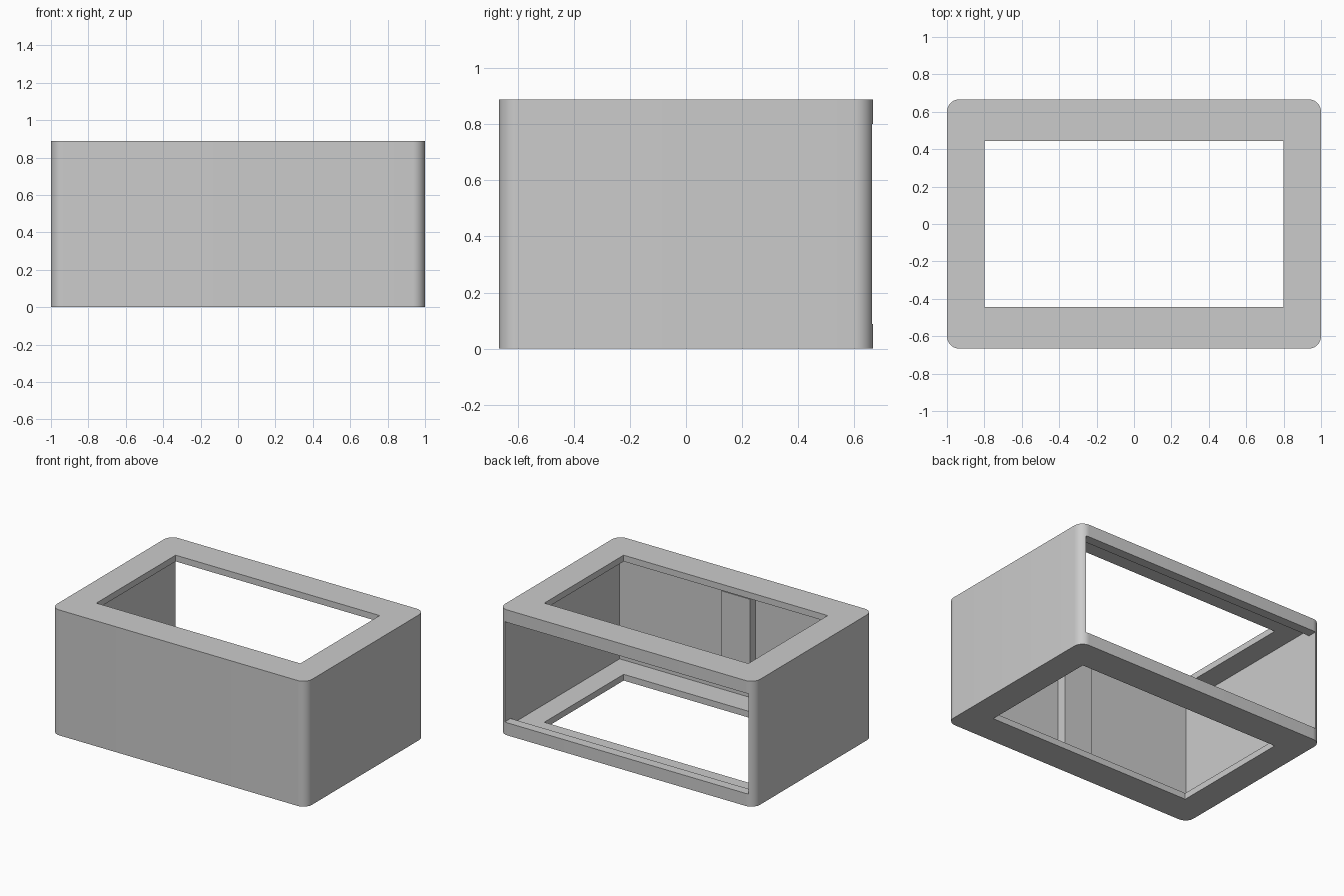
import bpy
import bmesh
import math
from mathutils import Vector

cube = bpy.data.objects.get("Cube")
if cube:
    bpy.data.objects.remove(cube, do_unlink=True)

# Overall sizes
U = 2 / 90                      # one design unit
W, D, H = 90 * U, 60 * U, 40 * U
WALL, LIP, RADIUS = 2 * U, 4 * U, 3 * U

# Single plain grey finish
grey = bpy.data.materials.new("plain_grey")
grey.use_nodes = True
COLOUR = (0.6, 0.6, 0.6, 1)
grey.diffuse_color = COLOUR
grey.node_tree.nodes["Principled BSDF"].inputs["Base Color"].default_value = COLOUR


def extrude(name, points, offset):
    """Closed profile of 3D points extruded along an offset."""
    bm = bmesh.new()
    face = bm.faces.new([bm.verts.new(p) for p in points])
    result = bmesh.ops.extrude_face_region(bm, geom=[face])
    moved = [v for v in result["geom"] if isinstance(v, bmesh.types.BMVert)]
    bmesh.ops.translate(bm, verts=moved, vec=Vector(offset))
    bmesh.ops.recalc_face_normals(bm, faces=bm.faces)
    mesh = bpy.data.meshes.new(name)
    bm.to_mesh(mesh)
    bm.free()
    mesh.materials.append(grey)
    obj = bpy.data.objects.new(name, mesh)
    bpy.context.collection.objects.link(obj)
    return obj


def box(name, x, y, z):
    """Box spanning -x to x, with (low, high) ranges in y and z."""
    base = [(-x, y[0], z[0]), (x, y[0], z[0]), (x, y[1], z[0]), (-x, y[1], z[0])]
    return extrude(name, base, (0, 0, z[1] - z[0]))


def cut(target, cutter):
    """Subtract the cutter and discard it."""
    cutter.hide_render = True
    mod = target.modifiers.new("cut", "BOOLEAN")
    mod.operation = "DIFFERENCE"
    mod.solver = "EXACT"
    mod.object = cutter
    bpy.context.view_layer.objects.active = target
    bpy.ops.object.modifier_apply(modifier=mod.name)
    bpy.data.objects.remove(cutter, do_unlink=True)


# Case: upright block with rounded vertical corners
STEPS = 10
outline = []
for corner, (sx, sy) in enumerate([(1, 1), (-1, 1), (-1, -1), (1, -1)]):
    for i in range(STEPS + 1):
        a = math.pi / 2 * (corner + i / STEPS)
        outline.append((sx * (W / 2 - RADIUS) + RADIUS * math.cos(a),
                        sy * (D / 2 - RADIUS) + RADIUS * math.sin(a), 0))
case = extrude("case", outline, (0, 0, H))

# Cavity open at the back, leaving a lip above and below the opening
front, lip_y, out = -D / 2 + WALL, D / 2 - 3 * U, D
half = [(front, WALL), (lip_y, WALL), (lip_y, LIP), (out, LIP)]
profile = half + [(y, H - z) for y, z in reversed(half)]
inner = W / 2 - WALL
cut(case, extrude("cavity_cutter", [(-inner, y, z) for y, z in profile],
                  (2 * inner, 0, 0)))

# Rectangular window through the top and the floor
cut(case, box("window_cutter", 36 * U, (-20 * U, 20 * U), (-H, 2 * H)))

# Upright rib on the inside of the front wall
box("front_rib", 5 * U, (front - U / 2, front + 3 * U), (5 * U, 35 * U))

# Smooth rounded corners, crisp edges elsewhere
bpy.ops.object.select_all(action="DESELECT")
case.select_set(True)
bpy.context.view_layer.objects.active = case
bpy.ops.object.shade_smooth_by_angle(angle=math.radians(30))
